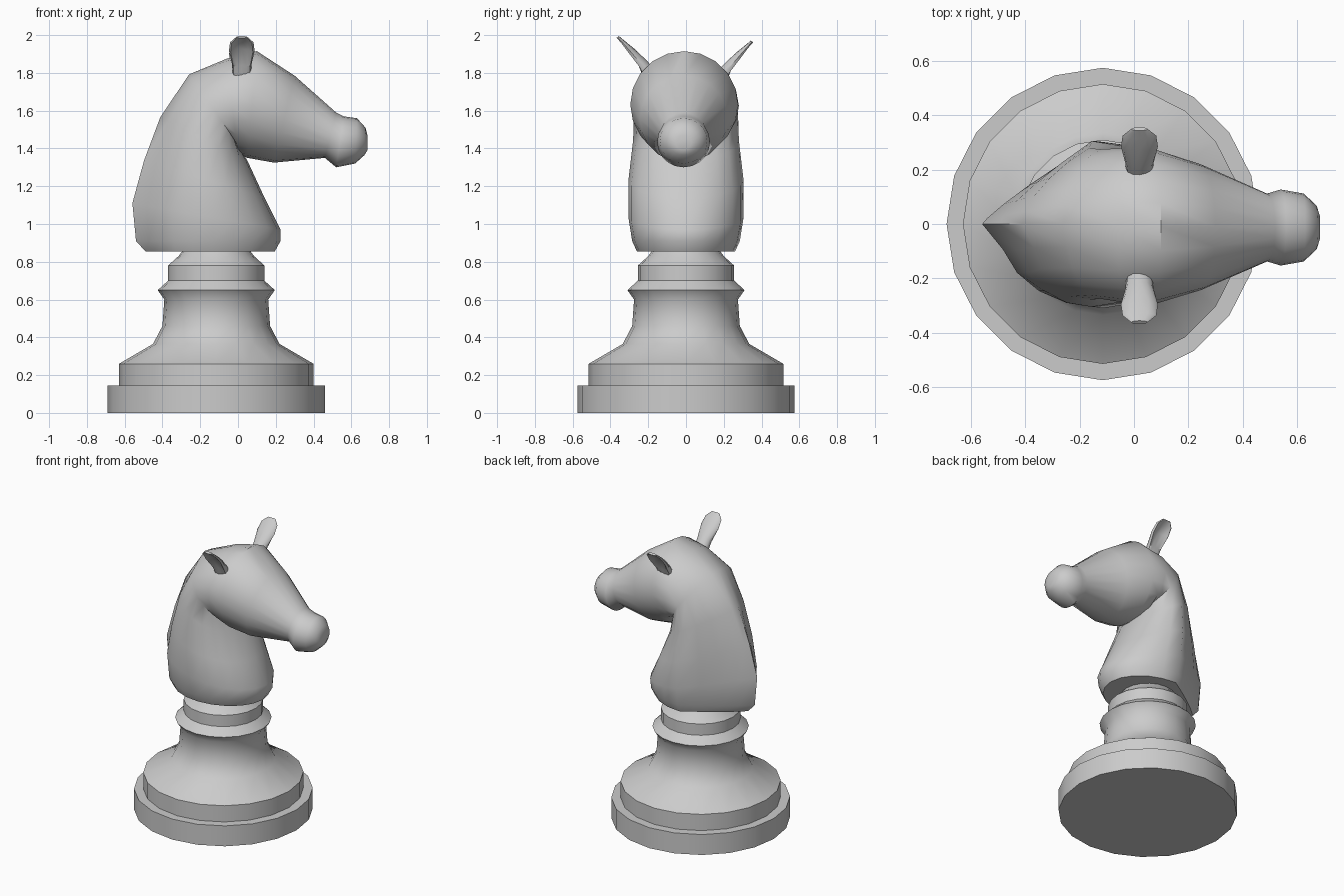
import bpy, bmesh
from math import cos, sin, pi, radians
from mathutils import Vector

if "Cube" in bpy.data.objects:
    bpy.data.objects.remove(bpy.data.objects["Cube"])


def loft(name, rings, angle=40):
    """Skin a list of equal-length closed rings and cap both ends."""
    bm = bmesh.new()
    loops = [[bm.verts.new(p) for p in ring] for ring in rings]
    n = len(loops[0])
    for a, b in zip(loops, loops[1:]):
        for i in range(n):
            j = (i + 1) % n
            bm.faces.new((a[i], a[j], b[j], b[i]))
    bm.faces.new(loops[0])
    bm.faces.new(loops[-1])
    bmesh.ops.recalc_face_normals(bm, faces=bm.faces)
    mesh = bpy.data.meshes.new(name)
    bm.to_mesh(mesh)
    bm.free()
    ob = bpy.data.objects.new(name, mesh)
    bpy.context.collection.objects.link(ob)
    bpy.ops.object.select_all(action='DESELECT')
    ob.select_set(True)
    bpy.context.view_layer.objects.active = ob
    bpy.ops.object.shade_smooth_by_angle(angle=radians(angle))
    return ob


SIDES = 20
ANGLES = [2 * pi * i / SIDES for i in range(SIDES)]

# Turned pedestal: (radius, height)
profile = [(.575, 0), (.575, .145), (.515, .145), (.515, .26), (.335, .365),
           (.285, .46), (.275, .60), (.31, .65), (.255, .70), (.255, .78),
           (.20, .83), (.17, .87)]
loft("pedestal", [[(-.115 + r * cos(a), r * sin(a), z) for a in ANGLES]
                  for r, z in profile])


def body_ring(back, front, width, yc=0, ridge=0, wedge=0):
    """Ellipse from back point to front point (x, z); the +y rear quarter can
    be flattened into a mane wedge that ends in a ridge."""
    b, f = Vector(back), Vector(front)
    mid, half = (b + f) / 2, (f - b) / 2
    pts = []
    for a in ANGLES:
        c, s = cos(a), sin(a)
        k, y = c, s
        if c < -1e-6 and s > -1e-6:
            k = c * (1 + ridge / half.length)
            y = s + (max(0, 1 + c) ** .85 - s) * wedge
        p = mid + half * k
        pts.append((p.x, yc + width * y, p.y))
    return pts


# Neck with mane, flowing into the head and muzzle
body = [
    ((-.46, .855), (.195, .855), .26, 0, .03, 1),
    ((-.49, .91), (.225, .91), .285, 0, .05, 1),
    ((-.50, 1.10), (.225, .97), .305, 0, .06, 1),
    ((-.45, 1.32), (.14, 1.14), .305, 0, .05, .9),
    ((-.38, 1.55), (.05, 1.335), .28, 0, .035, .6),
    ((-.25, 1.78), (.0, 1.42), .275, 0, .015, .25),
    ((-.06, 1.875), (.0, 1.375), .285, -.005, 0, 0),
    ((.10, 1.915), (.05, 1.35), .285, -.01, 0, 0),
    ((.30, 1.785), (.19, 1.325), .232, -.012, 0, 0),
    ((.52, 1.59), (.46, 1.35), .125, -.013, 0, 0),
    ((.56, 1.57), (.52, 1.30), .14, -.013, 0, 0),
    ((.63, 1.56), (.62, 1.32), .125, -.013, 0, 0),
    ((.675, 1.51), (.67, 1.365), .08, -.013, 0, 0),
    ((.685, 1.47), (.685, 1.39), .04, -.013, 0, 0),
]
loft("horse_head_and_neck", [body_ring(*r) for r in body], 45)

# Ears: (y, z, half width, half thickness, hollow depth)
ear = [(.16, 1.74, .045, .05, 0), (.225, 1.835, .052, .034, .01),
       (.285, 1.905, .068, .024, .02), (.325, 1.95, .062, .014, .01),
       (.35, 1.978, .03, .008, 0)]
out = Vector((0, .77, -.63))
for name, side, dy, dz in (("ear_left", 1, 0, -.012), ("ear_right", -1, .012, .012)):
    rings = []
    for y, z, w, t, hollow in ear:
        ring = []
        for i in range(12):
            a = pi * i / 6
            s = sin(a)
            depth = t * s - (2 * hollow * s * s if s > .6 else 0)
            p = Vector((.02 + w * cos(a), y + dy, z + dz)) + out * depth
            ring.append((p.x, p.y * side, p.z))
        rings.append(ring)
    loft(name, rings)
